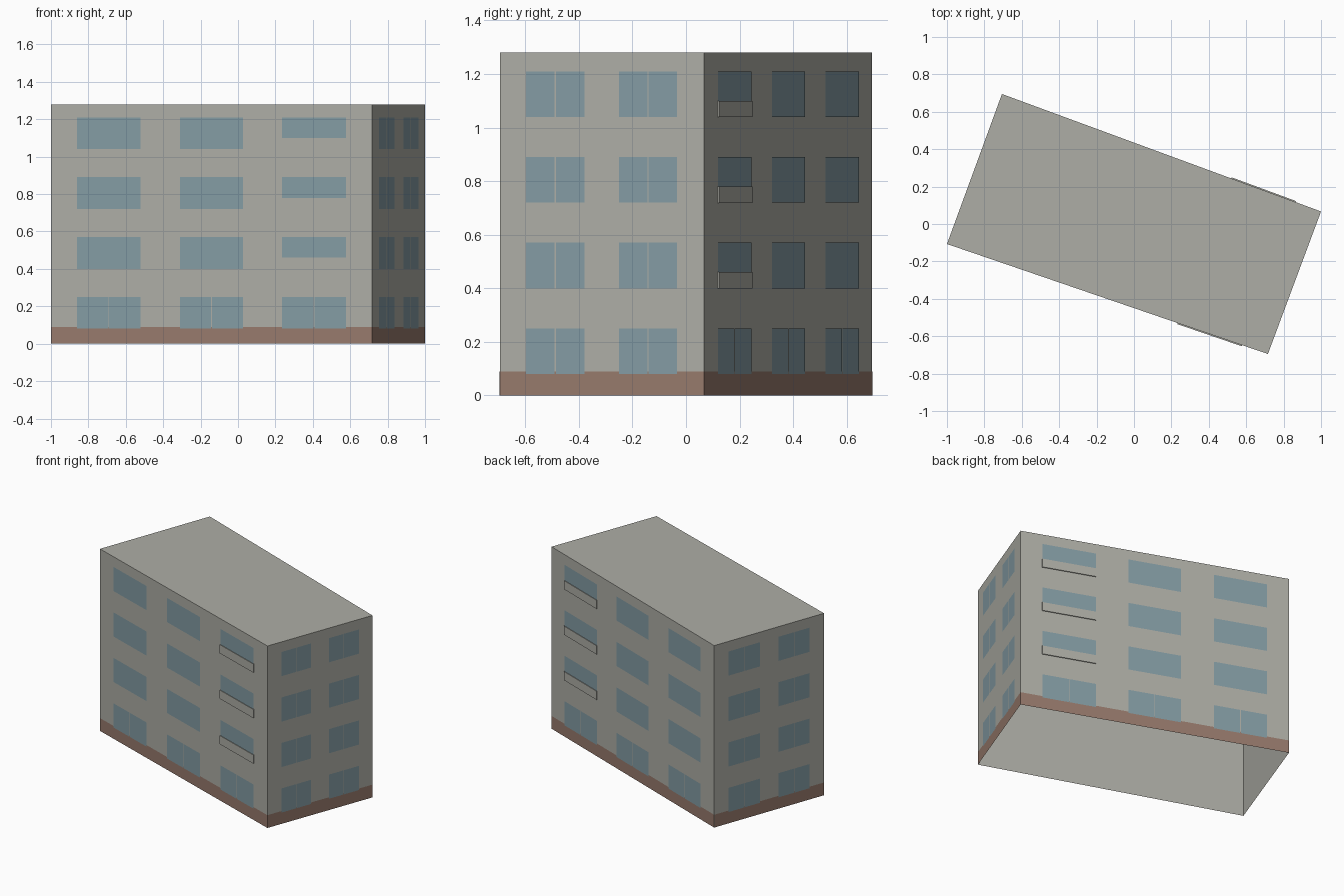
import bpy
import bmesh
from mathutils import Vector

cube = bpy.data.objects.get("Cube")
if cube:
    bpy.data.objects.remove(cube, do_unlink=True)

HEIGHT = 1.28
PLINTH_TOP = 0.09
WINDOW_HEIGHT = 0.17
FLOORS = [0.08 + 0.32 * i for i in range(4)]
MULLION = 0.005

# Ground plan, counter-clockwise from the front left of the picture plane
PLAN = [Vector(p) for p in ((-1, -0.107, 0), (0.716, -0.695, 0),
                            (1, 0.067, 0), (-0.706, 0.695, 0))]
FRONT, END_A, BACK, END_B = range(4)
LONG_COLUMNS = ((0.081, 0.28), (0.402, 0.598), (0.72, 0.919))
END_COLUMNS = ((0.13, 0.415), (0.585, 0.868))


def material(name, rgb):
    mat = bpy.data.materials.new(name)
    mat.use_nodes = True
    linear = [((c / 255 + 0.055) / 1.055) ** 2.4 for c in rgb] + [1]
    mat.diffuse_color = linear
    mat.node_tree.nodes["Principled BSDF"].inputs["Base Color"].default_value = linear
    return mat


WALL = material("grey_plaster", (174, 174, 166))
GLASS = material("blue_glass", (132, 156, 164))
BRICK = material("brown_plinth", (151, 122, 108))


def finish(name, bm, mat):
    mesh = bpy.data.meshes.new(name)
    bm.to_mesh(mesh)
    bm.free()
    mesh.materials.append(mat)
    obj = bpy.data.objects.new(name, mesh)
    bpy.context.collection.objects.link(obj)
    return obj


def panel(bm, side, t0, t1, z0, z1, offset, depth=0):
    """Upright plate on a wall, t running along the wall from 0 to 1."""
    a, b = PLAN[side], PLAN[(side + 1) % 4]
    along = (b - a).normalized()
    out = Vector((along.y, -along.x, 0))
    corners = ((t0, z0), (t1, z0), (t1, z1), (t0, z1))
    verts = [bm.verts.new(a.lerp(b, t) + out * offset + Vector((0, 0, z)))
             for t, z in corners]
    bm.faces.new(verts)
    if depth:
        back = [bm.verts.new(v.co - out * depth) for v in verts]
        for i in range(4):
            j = (i + 1) % 4
            bm.faces.new((verts[j], verts[i], back[i], back[j]))


def window(bm, side, t0, t1, z0, split):
    """Glass plate, in two leaves when split."""
    spans = [(t0, t1)]
    if split:
        length = (PLAN[(side + 1) % 4] - PLAN[side]).length
        mid, gap = (t0 + t1) / 2, MULLION / 2 / length
        spans = [(t0, mid - gap), (mid + gap, t1)]
    for s0, s1 in spans:
        panel(bm, side, s0, s1, z0, z0 + WINDOW_HEIGHT, 0.002)


# Walls and roof, open underneath
bm = bmesh.new()
for side in range(4):
    panel(bm, side, 0, 1, 0, HEIGHT, 0)
bm.faces.new([bm.verts.new(p + Vector((0, 0, HEIGHT))) for p in PLAN])
bmesh.ops.remove_doubles(bm, verts=bm.verts, dist=0.0001)
finish("walls_and_roof", bm, WALL)

# Plinth band
bm = bmesh.new()
for side in range(4):
    panel(bm, side, 0, 1, 0, PLINTH_TOP, 0.001)
finish("plinth", bm, BRICK)

# Windows: long walls are split on the ground floor only, end walls on all floors
for name, side in (("front", FRONT), ("left", END_A), ("back", BACK), ("right", END_B)):
    bm = bmesh.new()
    is_long = side in (FRONT, BACK)
    for floor, z in enumerate(FLOORS):
        for t0, t1 in (LONG_COLUMNS if is_long else END_COLUMNS):
            window(bm, side, t0, t1, z, floor == 0 or not is_long)
    finish(name + "_windows", bm, GLASS)

# Balcony panels over the lower part of the windows above ground
for name, side, column in (("front", FRONT, -1), ("back", BACK, 0)):
    bm = bmesh.new()
    t0, t1 = LONG_COLUMNS[column]
    for z in FLOORS[1:]:
        panel(bm, side, t0 - 0.001, t1 + 0.001, z - 0.001, z + 0.06, 0.006, 0.006)
    finish(name + "_balcony_panels", bm, WALL)
